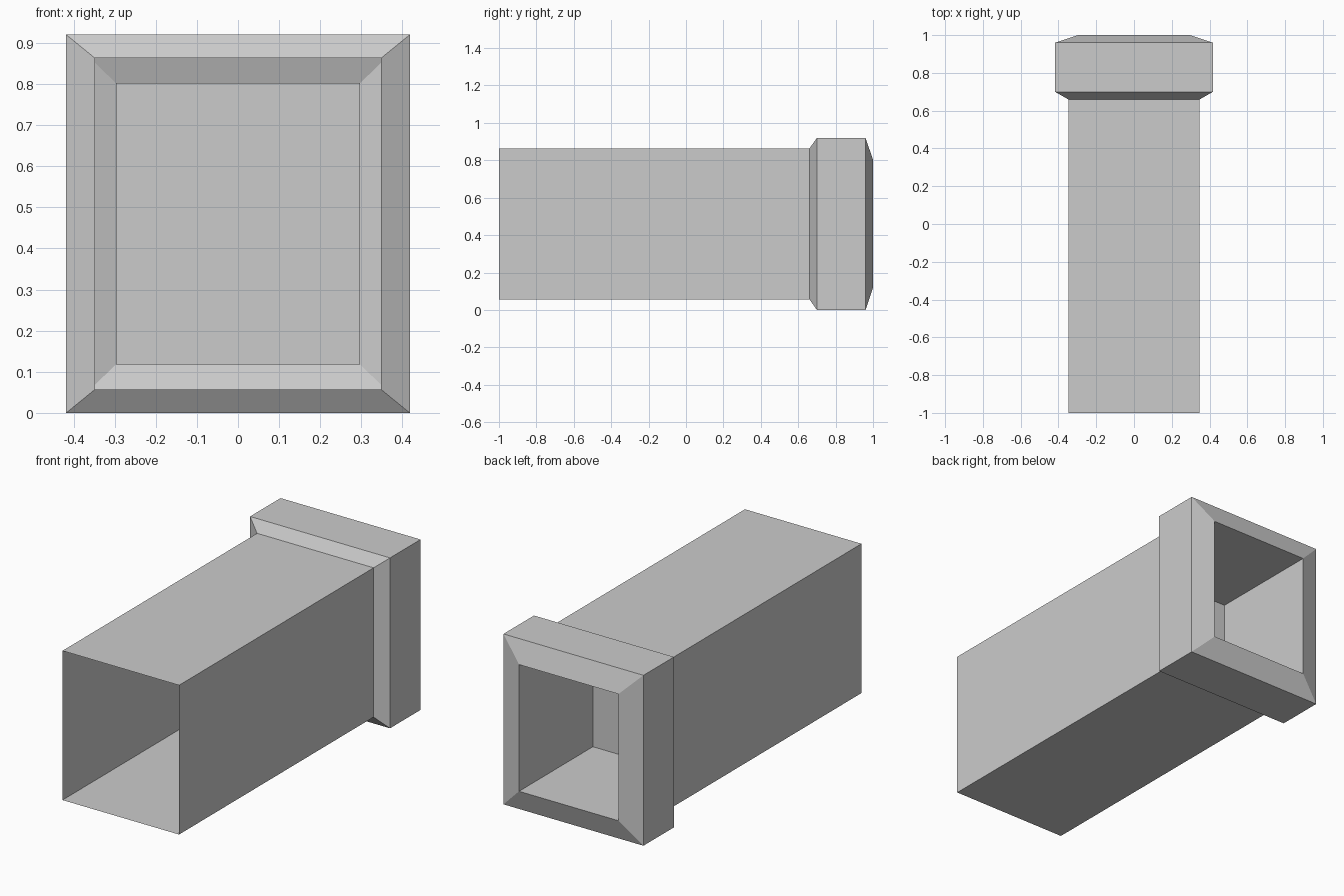
import bpy, bmesh

cube = bpy.data.objects.get("Cube")
if cube:
    bpy.data.objects.remove(cube, do_unlink=True)

CENTRE_Z = 0.46


def make_material(name, colour):
    mat = bpy.data.materials.new(name)
    mat.use_nodes = True
    mat.diffuse_color = colour
    mat.node_tree.nodes["Principled BSDF"].inputs["Base Color"].default_value = colour
    return mat


def loft(name, sections, mat, cap_end=False):
    """Skin rectangular sections (y, half width, half height) along y."""
    bm = bmesh.new()
    rings = []
    for y, w, h in sections:
        corners = ((-w, -h), (w, -h), (w, h), (-w, h))
        rings.append([bm.verts.new((x, y, CENTRE_Z + z)) for x, z in corners])
    for a, b in zip(rings, rings[1:]):
        for i in range(4):
            j = (i + 1) % 4
            bm.faces.new((a[i], a[j], b[j], b[i]))
    if cap_end:
        bm.faces.new(rings[-1])
    mesh = bpy.data.meshes.new(name)
    bm.to_mesh(mesh)
    bm.free()
    mesh.materials.append(mat)
    obj = bpy.data.objects.new(name, mesh)
    bpy.context.collection.objects.link(obj)
    return obj


grey = make_material("light grey", (0.6, 0.6, 0.6, 1))

tube = (0.348, 0.403)
collar = (0.418, 0.46)
opening = (0.297, 0.342)

# Thin open-fronted tube
loft("tube", [(-1, *tube), (0.66, *tube)], grey)

# Hollow collar with bevelled front and back
loft("collar", [(0.66, *tube), (0.70, *collar), (0.96, *collar), (1, *opening)], grey)

# Closed socket sunk into the back of the collar
loft("socket", [(1, *opening), (0.37, *opening)], grey, cap_end=True)
